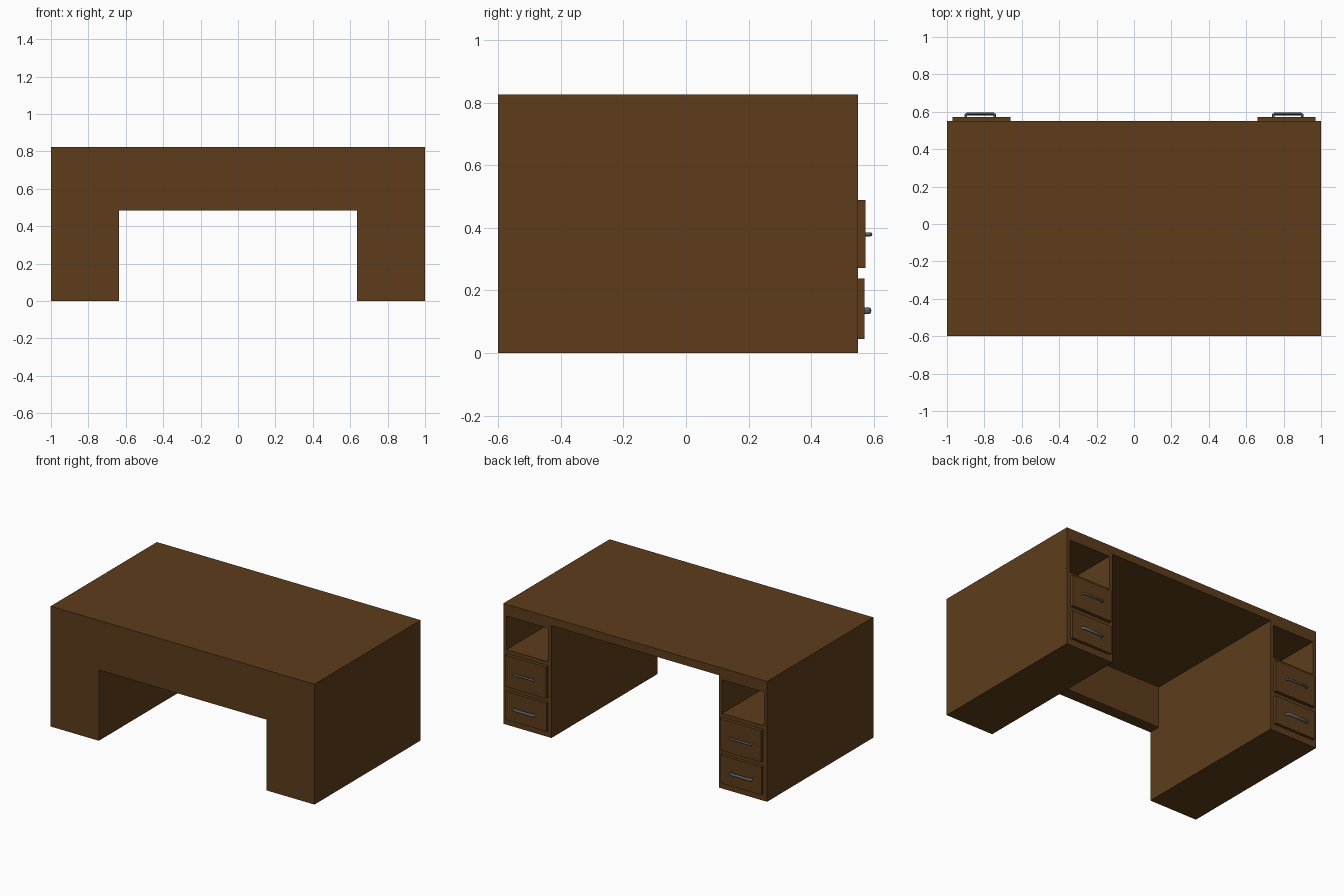
import bpy, bmesh
from mathutils import Vector

if "Cube" in bpy.data.objects:
    bpy.data.objects.remove(bpy.data.objects["Cube"])


def material(name, color):
    m = bpy.data.materials.new(name)
    m.diffuse_color = color
    m.use_nodes = True
    m.node_tree.nodes["Principled BSDF"].inputs["Base Color"].default_value = m.diffuse_color
    return m


WOOD = material("brown_wood", (0.11, 0.046, 0.011, 1))
METAL = material("dark_metal", (0.12, 0.13, 0.14, 1))


def add_object(name, data, mat):
    obj = bpy.data.objects.new(name, data)
    bpy.context.collection.objects.link(obj)
    data.materials.append(mat)
    return obj


def box_bmesh(lo, hi):
    bm = bmesh.new()
    bmesh.ops.create_cube(bm, size=1)
    lo, hi = Vector(lo), Vector(hi)
    for v in bm.verts:
        v.co = (lo + hi) / 2 + v.co * (hi - lo)
    return bm


def finish(name, bm, mat):
    bmesh.ops.recalc_face_normals(bm, faces=bm.faces[:])
    mesh = bpy.data.meshes.new(name)
    bm.to_mesh(mesh)
    bm.free()
    return add_object(name, mesh, mat)


def box(name, lo, hi, mat=WOOD):
    return finish(name, box_bmesh(lo, hi), mat)


def pedestal(name, x0, x1, hole_x0, hole_x1, hole_z0, hole_z1, depth):
    # solid cabinet with an open cubby pushed in from the back face
    bm = box_bmesh((x0, -0.6, 0), (x1, 0.55, 0.77))
    cuts = [((hole_x0, 0, 0), (1, 0, 0)), ((hole_x1, 0, 0), (1, 0, 0)),
            ((0, 0, hole_z0), (0, 0, 1)), ((0, 0, hole_z1), (0, 0, 1))]
    for co, no in cuts:
        bmesh.ops.bisect_plane(bm, geom=bm.verts[:] + bm.edges[:] + bm.faces[:],
                               plane_co=co, plane_no=no)
    hole = []
    for f in bm.faces:
        c = f.calc_center_median()
        if c.y > 0.54 and hole_x0 < c.x < hole_x1 and hole_z0 < c.z < hole_z1:
            hole.append(f)
    moved = bmesh.ops.extrude_discrete_faces(bm, faces=hole)["faces"]
    for v in {v for f in moved for v in f.verts}:
        v.co.y -= depth
    return finish(name, bm, WOOD)


def handle(name, x, y, z, radius, height_scale):
    # bar with two short posts, a round tube along a path
    cu = bpy.data.curves.new(name, 'CURVE')
    cu.dimensions = '3D'
    cu.bevel_depth = radius
    cu.bevel_resolution = 2
    cu.use_fill_caps = True
    sp = cu.splines.new('POLY')
    path = [(-0.076, -0.004), (-0.078, 0.011), (-0.071, 0.016),
            (0.071, 0.016), (0.078, 0.011), (0.076, -0.004)]
    sp.points.add(len(path) - 1)
    for p, (px, py) in zip(sp.points, path):
        p.co = (px, py, 0, 1)
    obj = add_object(name, cu, METAL)
    obj.location = (x, y, z)
    obj.scale.z = height_scale
    return obj


# desk top and front panel between the cabinets
box("desk_top", (-1, -0.6, 0.77), (1, 0.55, 0.825))
box("front_panel", (-0.635, -0.6, 0.485), (0.635, -0.52, 0.77))

# cabinets with two drawers each
DRAWERS = [("lower", 0.045, 0.238, 0.57, 0.135, 1.6),
           ("upper", 0.272, 0.488, 0.573, 0.379, 1.0)]
for side, s in (("right", 1), ("left", -1)):
    xa, xb = sorted((s * 0.635, s * 1.0))
    ha, hb = sorted((s * 0.66, s * 0.975))
    pedestal(side + "_cabinet", xa, xb, ha, hb, 0.515, 0.745, 0.98)
    da, db = sorted((s * 0.66, s * 0.97))
    for level, z0, z1, y1, hz, hs in DRAWERS:
        box(f"{side}_{level}_drawer", (da, 0.545, z0), (db, y1, z1))
        handle(f"{side}_{level}_handle", s * 0.822, y1, hz, 0.0065, hs)
